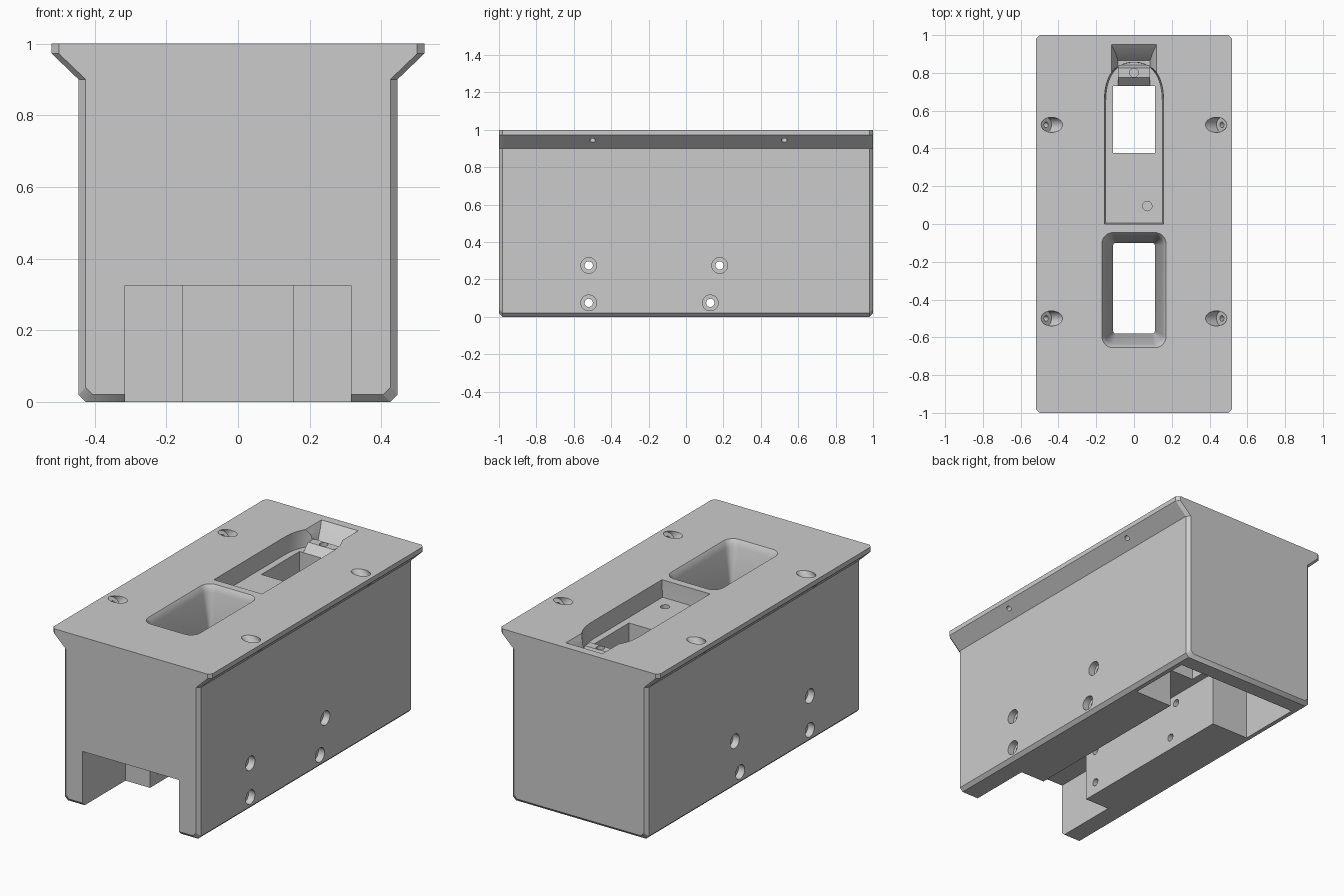
import bpy, bmesh, math
from mathutils import Vector

cube = bpy.data.objects.get("Cube")
if cube:
    bpy.data.objects.remove(cube, do_unlink=True)

grey = bpy.data.materials.new("plain_grey")
grey.use_nodes = True
colour = (0.6, 0.6, 0.6, 1)
grey.diffuse_color = colour
for node in grey.node_tree.nodes:
    if node.type == 'BSDF_PRINCIPLED':
        node.inputs["Base Color"].default_value = colour


def loft(name, rings):
    """Closed solid through rings of equal point count."""
    bm = bmesh.new()
    loops = [[bm.verts.new(p) for p in ring] for ring in rings]
    n = len(loops[0])
    for a, b in zip(loops, loops[1:]):
        for i in range(n):
            j = (i + 1) % n
            bm.faces.new((a[i], a[j], b[j], b[i]))
    bm.faces.new(loops[0])
    bm.faces.new(loops[-1])
    bmesh.ops.recalc_face_normals(bm, faces=bm.faces)
    mesh = bpy.data.meshes.new(name)
    bm.to_mesh(mesh)
    bm.free()
    mesh.materials.append(grey)
    ob = bpy.data.objects.new(name, mesh)
    bpy.context.collection.objects.link(ob)
    return ob


def rect(hx, y0, y1, z):
    return [(-hx, y0, z), (hx, y0, z), (hx, y1, z), (-hx, y1, z)]


def round_rect(hx, y0, y1, r, z, steps=8):
    pts = []
    corners = [(hx - r, y1 - r), (r - hx, y1 - r), (r - hx, y0 + r), (hx - r, y0 + r)]
    for q, (cx, cy) in enumerate(corners):
        for i in range(steps + 1):
            a = (q + i / steps) * math.pi / 2
            pts.append((cx + r * math.cos(a), cy + r * math.sin(a), z))
    return pts


def arch(w, y0, y1, y2, z, steps=24):
    pts = [(-w, y0, z), (w, y0, z)]
    for i in range(steps + 1):
        a = math.pi * i / steps
        c, s = math.cos(a), max(math.sin(a), 0)
        pts.append((w * math.copysign(abs(c) ** 0.85, c), y1 + (y2 - y1) * s ** 0.85, z))
    return pts


def box(name, hx, y0, y1, z0, z1):
    return loft(name, [rect(hx, y0, y1, z0), rect(hx, y0, y1, z1)])


def rod(name, start, end, r, steps=32):
    start, end = Vector(start), Vector(end)
    turn = (end - start).to_track_quat('Z', 'Y')
    circle = [turn @ Vector((r * math.cos(math.tau * i / steps),
                             r * math.sin(math.tau * i / steps), 0)) for i in range(steps)]
    return loft(name, [[p + c for p in circle] for c in (start, end)])


def cut(target, cutter):
    cutter.hide_render = True
    mod = target.modifiers.new("cut", 'BOOLEAN')
    mod.operation = 'DIFFERENCE'
    mod.solver = 'EXACT'
    mod.object = cutter
    bpy.context.view_layer.objects.active = target
    bpy.ops.object.modifier_apply(modifier=mod.name)
    bpy.data.objects.remove(cutter, do_unlink=True)


# Body: flanged section along y, chamfered at the ends and lower edges
def section(y, inset):
    half = [(0.425, 0), (0.445, 0.02), (0.445, 0.9), (0.52, 0.972), (0.52, 1)]
    right = [(x - inset, y, z + inset if z < 0.1 else z) for x, z in half]
    return right + [(-x, py, z) for x, py, z in reversed(right)]


body = loft("housing_body", [section(-1, 0.02), section(-0.98, 0),
                             section(0.98, 0), section(1, 0.02)])

# Underside: wide front channel, narrow middle channel, wide rear chamber
cut(body, box("front_channel", 0.315, -1.1, -0.6, -0.1, 0.325))
cut(body, box("middle_channel", 0.155, -0.7, 0.6, -0.1, 0.325))
cut(body, box("rear_chamber", 0.4, 0.5, 0.89, -0.1, 0.325))

# Front funnel with a rounded lip, tapering to a straight well
cut(body, loft("front_funnel", [
    round_rect(0.175, -0.665, -0.035, 0.06, 1.02),
    round_rect(0.17, -0.655, -0.045, 0.06, 1.0),
    round_rect(0.16, -0.645, -0.055, 0.055, 0.985),
    round_rect(0.153, -0.635, -0.062, 0.05, 0.96),
    round_rect(0.11, -0.58, -0.1, 0.012, 0.72),
    round_rect(0.11, -0.58, -0.1, 0.012, 0.3)]))

# Rear recess with an arched end, finger scoop and window
cut(body, loft("rear_recess", [arch(0.157, 0, 0.64, 0.862, 1.02),
                               arch(0.157, 0, 0.64, 0.862, 0.985),
                               arch(0.15, 0.005, 0.64, 0.855, 0.9)]))
cut(body, loft("finger_scoop", [rect(0.085, 0.72, 0.865, 0.91),
                                rect(0.1, 0.72, 0.91, 0.965),
                                rect(0.12, 0.72, 0.95, 1.0),
                                rect(0.125, 0.72, 0.96, 1.02)]))
cut(body, box("rear_window", 0.11, 0.375, 0.73, 0.3, 0.95))
cut(body, rod("floor_hole", (0.07, 0.095, 0.95), (0.07, 0.095, 0.8), 0.025))

# Side screw holes with counterbores
for y, z in ((-0.52, 0.275), (0.18, 0.275), (-0.52, 0.075), (0.13, 0.075)):
    cut(body, rod("side_hole", (-0.6, y, z), (0.6, y, z), 0.022))
    for s in (-1, 1):
        cut(body, rod("side_counterbore", (s * 0.6, y, z), (s * 0.405, y, z), 0.042))

# Slanted screw holes through the flange
for s in (-1, 1):
    for y in (-0.5, 0.525):
        def along(t):
            return (s * (0.435 + t), y, 1 - t)
        cut(body, rod("flange_hole", along(-0.1), along(0.1), 0.015))
        cut(body, rod("flange_counterbore", along(-0.1), along(0.03), 0.04))

# Small sloped block behind the window
profile = [(0.73, 0.88), (0.73, 0.9), (0.775, 0.945), (0.825, 0.945), (0.85, 0.88)]
block = loft("latch_block", [[(x, y, z) for y, z in profile] for x in (-0.085, 0.085)])
cut(block, rod("latch_hole", (0, 0.8, 1), (0, 0.8, 0.9), 0.023))

# Smooth shading with sharp edges kept
for ob in (body, block):
    bpy.ops.object.select_all(action='DESELECT')
    ob.select_set(True)
    bpy.context.view_layer.objects.active = ob
    bpy.ops.object.shade_smooth_by_angle(angle=math.radians(30))
